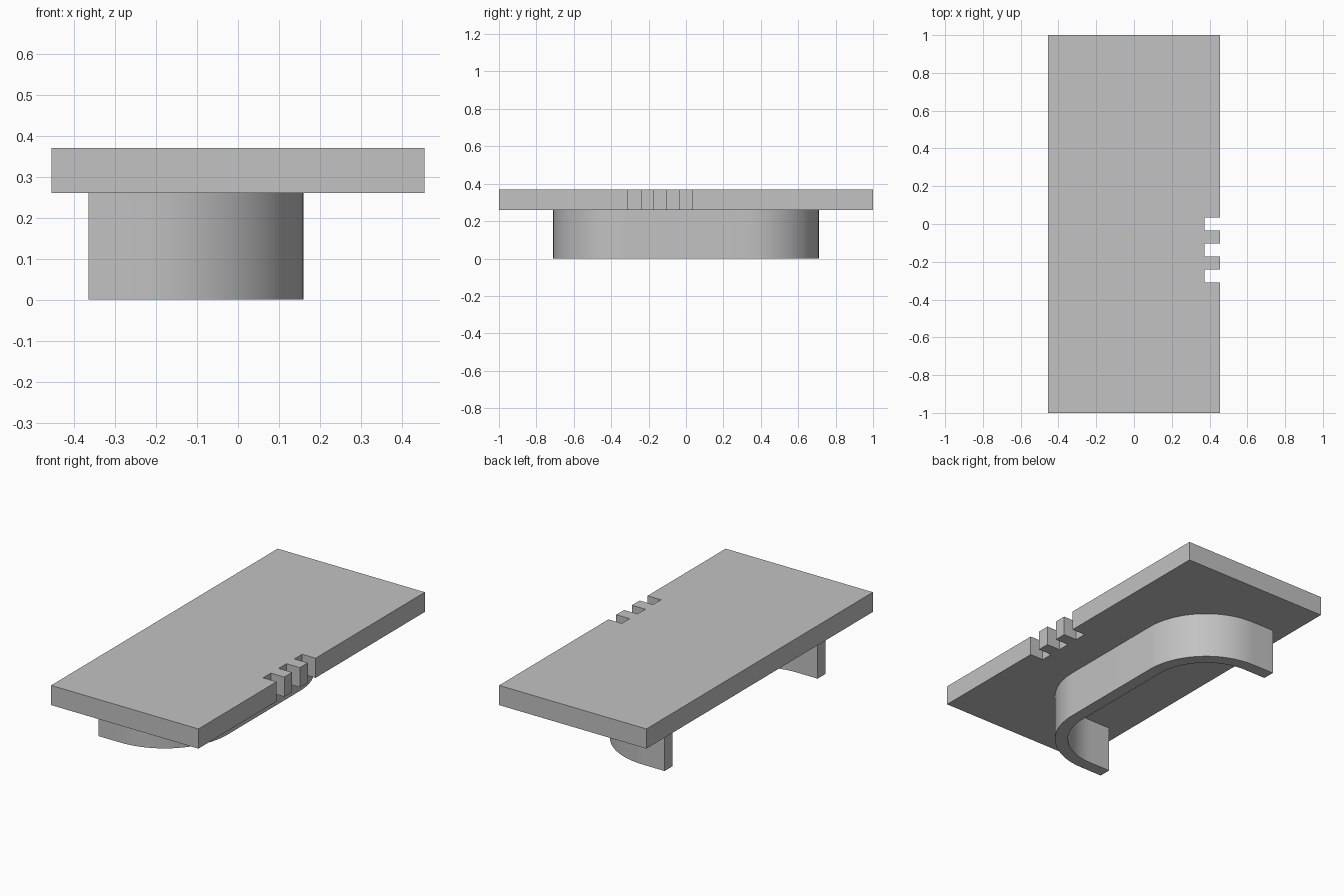
import bpy
import bmesh
import math

cube = bpy.data.objects.get("Cube")
if cube:
    bpy.data.objects.remove(cube, do_unlink=True)

grey = bpy.data.materials.new("light_grey")
grey.use_nodes = True
colour = (0.54, 0.54, 0.54, 1)
grey.diffuse_color = colour
grey.node_tree.nodes["Principled BSDF"].inputs["Base Color"].default_value = colour


def extrude_outline(name, outline, bottom, top):
    """Solid prism from a counter-clockwise outline."""
    bm = bmesh.new()
    face = bm.faces.new([bm.verts.new((x, y, bottom)) for x, y in outline])
    new = bmesh.ops.extrude_face_region(bm, geom=[face])["geom"]
    verts = [v for v in new if isinstance(v, bmesh.types.BMVert)]
    bmesh.ops.translate(bm, verts=verts, vec=(0, 0, top - bottom))
    bmesh.ops.recalc_face_normals(bm, faces=bm.faces)
    mesh = bpy.data.meshes.new(name)
    bm.to_mesh(mesh)
    bm.free()
    mesh.materials.append(grey)
    obj = bpy.data.objects.new(name, mesh)
    bpy.context.collection.objects.link(obj)
    return obj


# Top plate with three square notches along one long edge
HALF_W, NOTCH_X, STEP = 0.455, 0.372, 0.069
plate = [(-HALF_W, 1), (-HALF_W, -1), (HALF_W, -1)]
for i in range(3):
    y = -0.31 + i * 2 * STEP
    plate += [(HALF_W, y), (NOTCH_X, y), (NOTCH_X, y + STEP), (HALF_W, y + STEP)]
plate.append((HALF_W, 1))
extrude_outline("top_plate", plate, 0.26, 0.37)

# U-shaped wall under the plate, open towards -x, with round corners
END_X, ARC_X, ARC_Y, RADIUS, THICK, SEGMENTS = -0.365, -0.23, 0.32, 0.39, 0.069, 24


def u_line(radius):
    half = [(END_X, ARC_Y + radius)]
    for i in range(SEGMENTS + 1):
        a = math.pi / 2 * (1 - i / SEGMENTS)
        half.append((ARC_X + radius * math.cos(a), ARC_Y + radius * math.sin(a)))
    return half + [(x, -y) for x, y in reversed(half)]


wall = extrude_outline("curved_wall", u_line(RADIUS) + u_line(RADIUS - THICK)[::-1], 0, 0.26)
bpy.ops.object.select_all(action="DESELECT")
wall.select_set(True)
bpy.context.view_layer.objects.active = wall
bpy.ops.object.shade_smooth_by_angle(angle=math.radians(30))
